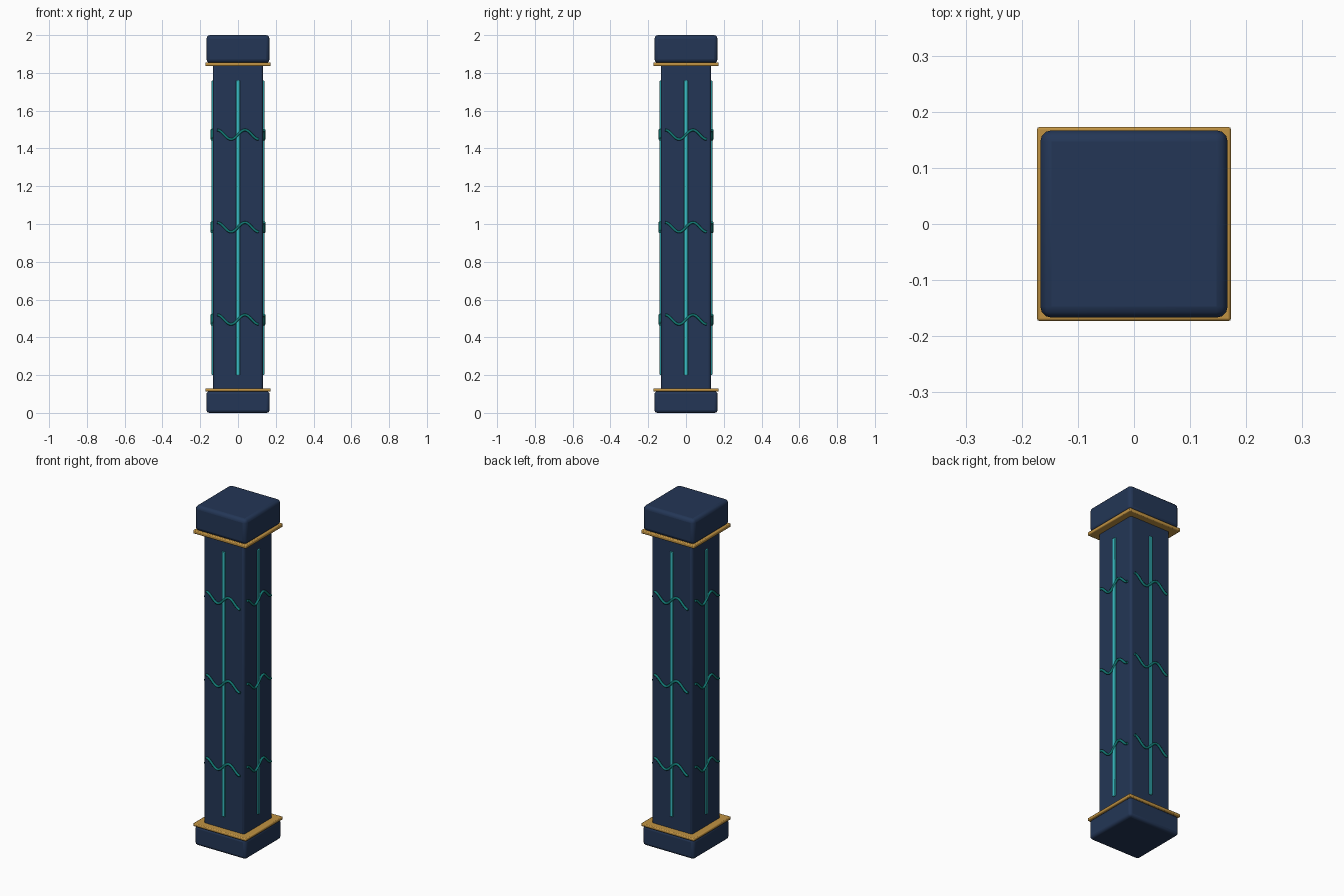
import bpy, math
from mathutils import Matrix

if "Cube" in bpy.data.objects:
    bpy.data.objects.remove(bpy.data.objects["Cube"])


def material(name, rgb):
    m = bpy.data.materials.new(name)
    m.diffuse_color = (*rgb, 1)
    m.use_nodes = True
    m.node_tree.nodes["Principled BSDF"].inputs["Base Color"].default_value = m.diffuse_color
    return m


NAVY = material("navy stone", (0.017, 0.037, 0.093))
GOLD = material("gold trim", (0.53, 0.29, 0.055))
CYAN = material("cyan inlay", (0.04, 0.52, 0.56))
TEAL = material("dark teal", (0.006, 0.19, 0.175))


def box(name, size, z0, z1, mat, bevel, x=0, y=0, segments=3):
    bpy.ops.mesh.primitive_cube_add(size=1)
    ob = bpy.context.object
    ob.name = name
    sx, sy = size
    ob.data.transform(Matrix.Translation((x, y, (z0 + z1) / 2))
                      @ Matrix.Diagonal((sx, sy, z1 - z0, 1)))
    ob.data.materials.append(mat)
    b = ob.modifiers.new("rounded edges", 'BEVEL')
    b.width = bevel
    b.segments = segments
    bpy.ops.object.shade_smooth_by_angle(angle=math.radians(35))
    return ob


def wave(name, z, angle):
    # tube along 1.5 periods of a cosine lying on one face
    cu = bpy.data.curves.new(name, 'CURVE')
    cu.dimensions = '3D'
    cu.bevel_depth = 0.007
    cu.bevel_resolution = 2
    cu.use_fill_caps = True
    sp = cu.splines.new('POLY')
    n = 30
    sp.points.add(n)
    for i, p in enumerate(sp.points):
        t = i / n
        p.co = (-0.11 + 0.22 * t, -0.138, z + 0.025 * math.cos(3 * math.pi * t), 1)
    cu.materials.append(TEAL)
    ob = bpy.data.objects.new(name, cu)
    bpy.context.collection.objects.link(ob)
    ob.rotation_euler.z = angle


# pillar body
box("base_block", (0.334, 0.334), 0.0, 0.115, NAVY, 0.016)
box("shaft", (0.264, 0.264), 0.10, 1.87, NAVY, 0.012)
box("cap_block", (0.334, 0.334), 1.853, 2.0, NAVY, 0.02)

# gold collars
box("lower_collar", (0.346, 0.346), 0.112, 0.129, GOLD, 0.005, segments=2)
box("upper_collar", (0.346, 0.346), 1.836, 1.856, GOLD, 0.005, segments=2)

# inlay strip and three waves on each of the four faces
for k, side in enumerate(("front", "right", "back", "left")):
    a = k * math.pi / 2
    strip = box(side + "_strip", (0.02, 0.016), 0.2, 1.76, CYAN, 0.003,
                y=-0.131, segments=2)
    strip.rotation_euler.z = a
    for j, z in enumerate((0.494, 0.983, 1.473)):
        wave(f"{side}_wave_{j + 1}", z, a)
